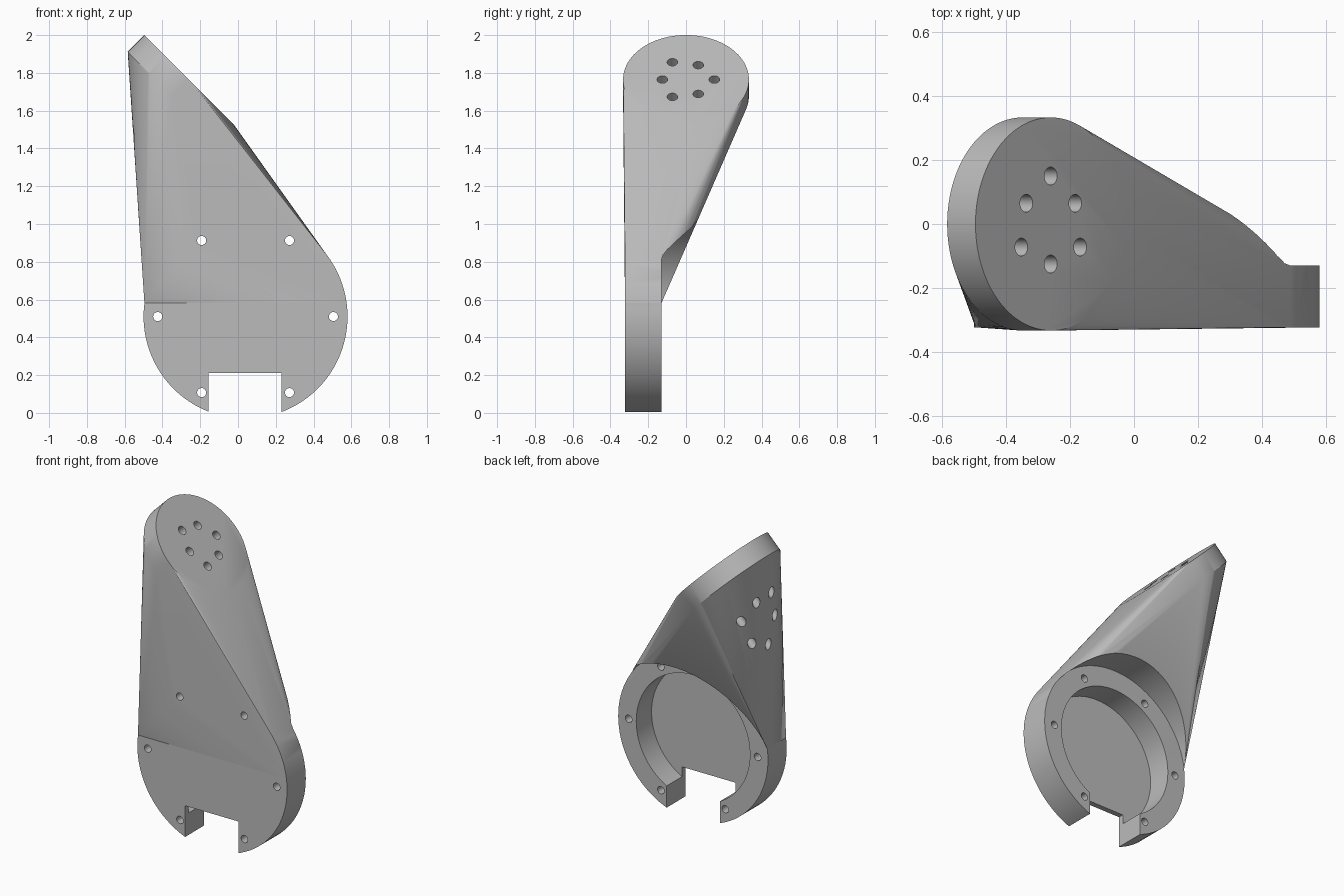
import bpy, bmesh, math
from mathutils import Matrix, Vector

cube = bpy.data.objects.get("Cube")
if cube:
    bpy.data.objects.remove(cube)

grey = bpy.data.materials.new("plain grey")
grey.use_nodes = True
colour = (0.5, 0.5, 0.5, 1)
grey.diffuse_color = colour
grey.node_tree.nodes["Principled BSDF"].inputs["Base Color"].default_value = colour

FRONT, BACK = -0.323, -0.13
BASE = Vector((0.04, 0, 0.51))
BASE_R = 0.54
TOP = Vector((-0.26, 0, 1.765))
TOP_R, TOP_T = 0.333, 0.125
AXIS = Vector((1, 0, 1)).normalized()
SLOPE = Vector((1, 0, -1)).normalized()
SIDE = Vector((0, 1, 0))


def make(name, bm):
    bmesh.ops.recalc_face_normals(bm, faces=bm.faces)
    mesh = bpy.data.meshes.new(name)
    bm.to_mesh(mesh)
    bm.free()
    obj = bpy.data.objects.new(name, mesh)
    mesh.materials.append(grey)
    bpy.context.collection.objects.link(obj)
    return obj


def cylinder(name, start, end, radius, segments=96):
    direction = end - start
    turn = direction.to_track_quat('Z', 'Y').to_matrix().to_4x4()
    bm = bmesh.new()
    bmesh.ops.create_cone(bm, cap_ends=True, segments=segments,
                          radius1=radius, radius2=radius, depth=direction.length,
                          matrix=Matrix.Translation((start + end) / 2) @ turn)
    return make(name, bm)


def box(name, low, high):
    low, high = Vector(low), Vector(high)
    bm = bmesh.new()
    bmesh.ops.create_cube(bm, size=1, matrix=Matrix.Translation((low + high) / 2)
                          @ Matrix.Diagonal((*(high - low), 1)))
    return make(name, bm)


def combine(target, tool, operation):
    mod = target.modifiers.new(tool.name, 'BOOLEAN')
    mod.operation, mod.solver, mod.object = operation, 'EXACT', tool
    bpy.context.view_layer.objects.active = target
    bpy.ops.object.modifier_apply(modifier=mod.name)
    bpy.data.objects.remove(tool)


def along_y(point, y):
    return Vector((point.x, y, point.z))


# Tapered arm: hull of the upper base arc and the tilted mounting pad
bm = bmesh.new()
steps = 96
for i in range(steps):
    a = 2 * math.pi * i / steps
    rim = SLOPE * math.cos(a) * TOP_R + SIDE * math.sin(a) * TOP_R
    for depth in (0, TOP_T):
        bm.verts.new(TOP + rim - AXIS * depth)
    p = BASE + Vector((math.cos(a), 0, math.sin(a))) * BASE_R
    if p.z > 0.57:
        for y in (FRONT, BACK):
            bm.verts.new(along_y(p, y))
hull = bmesh.ops.convex_hull(bm, input=bm.verts)
loose = [v for v in bm.verts if not v.link_faces]
bmesh.ops.delete(bm, geom=loose, context='VERTS')
bmesh.ops.dissolve_limit(bm, angle_limit=0.002, verts=bm.verts, edges=bm.edges)
arm = make("bracket_arm", bm)

# Clearance behind the base, then the round base itself
combine(arm, cylinder("clearance", along_y(BASE, BACK), along_y(BASE, 1), BASE_R), 'DIFFERENCE')
combine(arm, cylinder("base", along_y(BASE, FRONT), along_y(BASE, BACK), BASE_R), 'UNION')

# Round recess and cable notch
combine(arm, cylinder("recess", along_y(BASE, FRONT + 0.035), along_y(BASE, 0.9), 0.41), 'DIFFERENCE')
combine(arm, box("notch", (-0.155, -0.6, -0.3), (0.23, 0, 0.21)), 'DIFFERENCE')

# Six bolt holes around the base
for i in range(6):
    a = math.pi * i / 3
    p = BASE + Vector((math.cos(a), 0, math.sin(a))) * 0.465
    combine(arm, cylinder("base_hole", along_y(p, -0.6), along_y(p, 0.6), 0.024, 24), 'DIFFERENCE')

# Six holes through the tilted pad
for u, v in ((0, 0.15), (0, -0.125), (-0.108, 0.065), (0.108, 0.065), (-0.13, -0.072), (0.13, -0.072)):
    p = TOP + SLOPE * u + SIDE * v
    combine(arm, cylinder("pad_hole", p - AXIS * 1.2, p + AXIS * 0.3, 0.028, 24), 'DIFFERENCE')

bpy.ops.object.select_all(action='DESELECT')
arm.select_set(True)
bpy.context.view_layer.objects.active = arm
bpy.ops.object.shade_smooth_by_angle(angle=math.radians(25))
